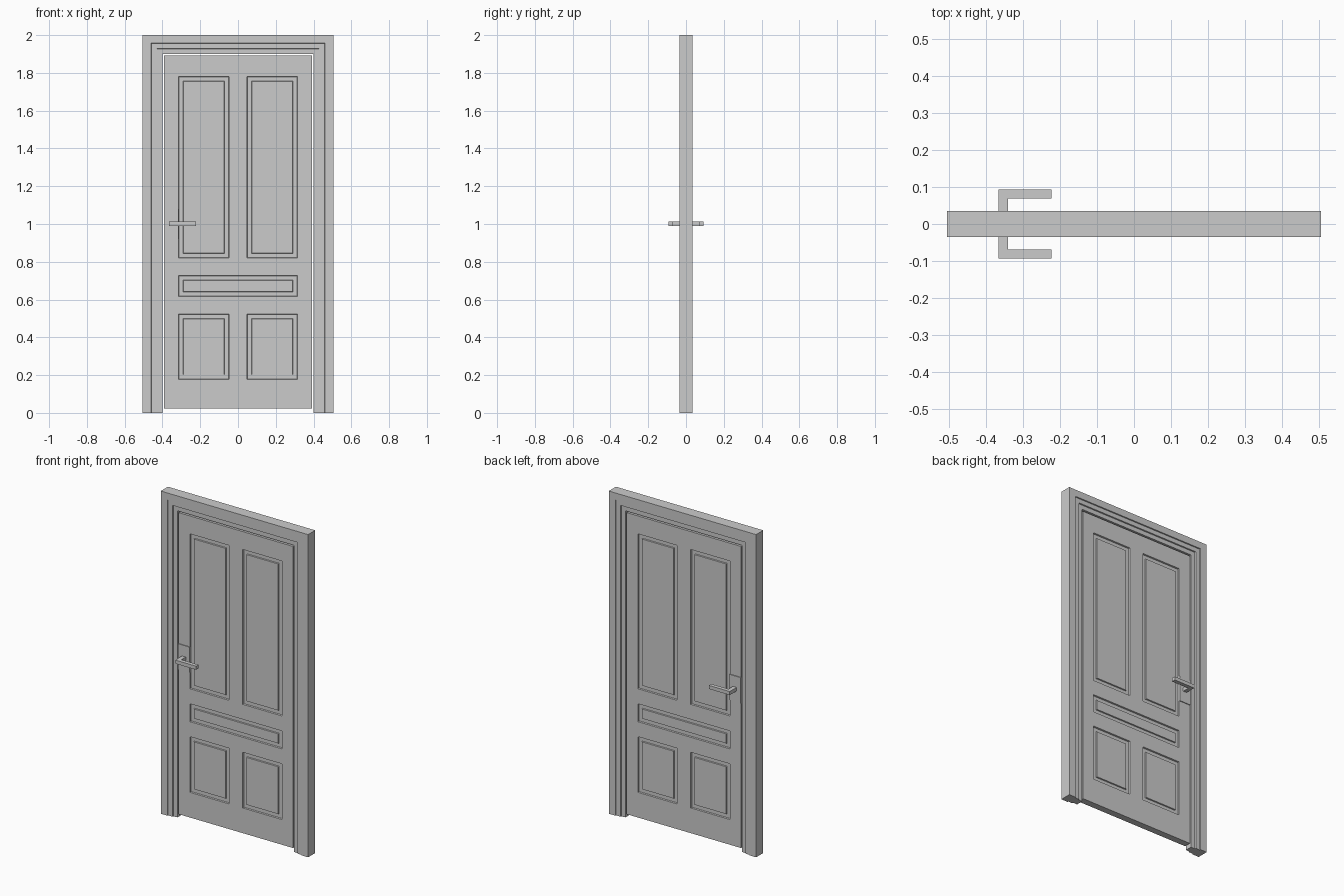
import bpy, bmesh
from mathutils import Vector

if "Cube" in bpy.data.objects:
    bpy.data.objects.remove(bpy.data.objects["Cube"])


def finish(bm, name):
    bmesh.ops.recalc_face_normals(bm, faces=bm.faces)
    mesh = bpy.data.meshes.new(name)
    bm.to_mesh(mesh)
    bm.free()
    ob = bpy.data.objects.new(name, mesh)
    bpy.context.collection.objects.link(ob)
    return ob


def prism(name, outline, z0, z1):
    """Extrude an xy outline from z0 to z1."""
    bm = bmesh.new()
    face = bm.faces.new([bm.verts.new((x, y, z0)) for x, y in outline])
    ext = bmesh.ops.extrude_face_region(bm, geom=[face])
    verts = [v for v in ext["geom"] if isinstance(v, bmesh.types.BMVert)]
    bmesh.ops.translate(bm, verts=verts, vec=(0, 0, z1 - z0))
    return finish(bm, name)


# Door frame: stepped profile (distance inward, half depth) swept with mitred corners
W, H = 0.505, 2.0
half = [(0, 0.035), (0.045, 0.035), (0.047, 0.029), (0.075, 0.029),
        (0.077, 0.022), (0.105, 0.022)]
profile = [(i, -d) for i, d in half] + [(i, d) for i, d in reversed(half)]
bm = bmesh.new()
rings = []
for side, top in ((-1, False), (-1, True), (1, True), (1, False)):
    rings.append([bm.verts.new((side * (W - i), y, (H - i * 0.95) if top else 0))
                  for i, y in profile])
n = len(profile)
for a, b in zip(rings, rings[1:]):
    for k in range(n):
        bm.faces.new((a[k], a[(k + 1) % n], b[(k + 1) % n], b[k]))
bm.faces.new(rings[0])
bm.faces.new(rings[-1])
finish(bm, "door_frame")

# Door leaf: gridded slab with five panels on both sides
T = 0.021
xs = [-0.393, -0.315, -0.047, 0.047, 0.315, 0.393]
zs = [0.022, 0.178, 0.523, 0.616, 0.727, 0.82, 1.78, 1.891]
bm = bmesh.new()
grid = [[bm.verts.new((x, -T, z)) for x in xs] for z in zs]
for r in range(len(zs) - 1):
    for c in range(len(xs) - 1):
        bm.faces.new((grid[r][c], grid[r][c + 1], grid[r + 1][c + 1], grid[r + 1][c]))
ext = bmesh.ops.extrude_face_region(bm, geom=bm.faces[:])
bmesh.ops.translate(bm, vec=(0, 2 * T, 0),
                    verts=[v for v in ext["geom"] if isinstance(v, bmesh.types.BMVert)])
bmesh.ops.recalc_face_normals(bm, faces=bm.faces)


def is_panel(face):
    c = face.calc_center_median()
    if abs(face.normal.y) < 0.9 or abs(c.x) > 0.315:
        return False
    if 0.616 < c.z < 0.727:
        return True
    return abs(c.x) > 0.047 and (0.178 < c.z < 0.523 or 0.82 < c.z < 1.78)


panels = [f for f in bm.faces if is_panel(f)]
# Sunken border, then raised field
for thickness, depth in ((0.002, -0.009), (0.022, 0.0), (0.002, 0.007)):
    bmesh.ops.inset_region(bm, faces=panels, thickness=thickness, depth=depth,
                           use_even_offset=True)
finish(bm, "door_leaf")

# Handle plates and lever handles, front and back
for s, label in ((-1, "front"), (1, "back")):
    prism(label + "_handle_plate",
          [(-0.393, s * T), (-0.315, s * T), (-0.315, s * 0.026), (-0.393, s * 0.026)],
          0.92, 1.08)
    prism(label + "_lever_handle",
          [(-0.365, s * 0.026), (-0.365, s * 0.093), (-0.222, s * 0.093),
           (-0.222, s * 0.069), (-0.34, s * 0.069), (-0.34, s * 0.026)],
          0.99, 1.012)
